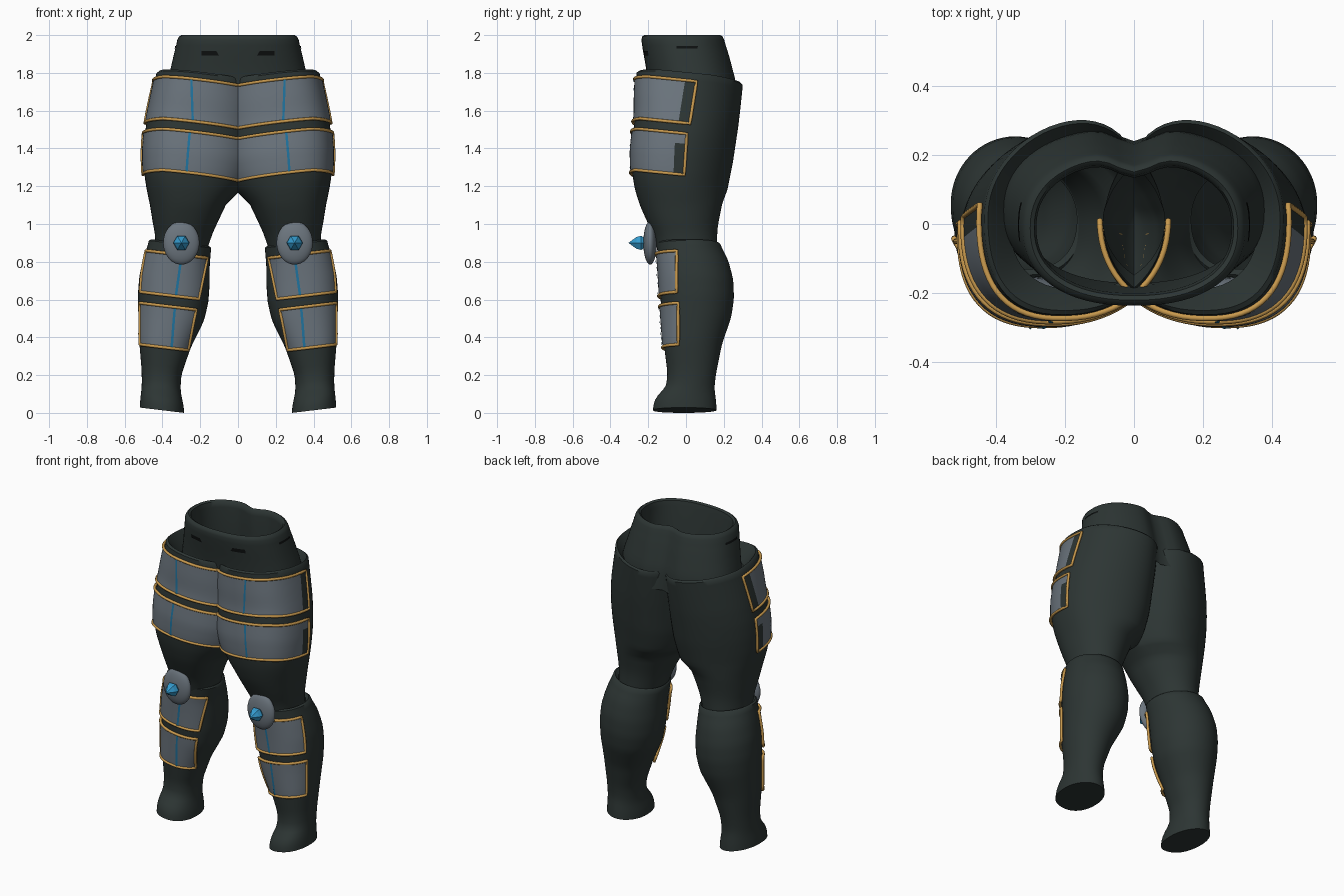
import bpy, bmesh, math
from mathutils import Vector

if "Cube" in bpy.data.objects:
    bpy.data.objects.remove(bpy.data.objects["Cube"])


def material(name, rgb):
    m = bpy.data.materials.new(name)
    m.diffuse_color = (*rgb, 1)
    m.use_nodes = True
    m.node_tree.nodes["Principled BSDF"].inputs["Base Color"].default_value = m.diffuse_color
    return m


CLOTH = material("dark_cloth", (0.026, 0.036, 0.034))
STEEL = material("steel_grey", (0.15, 0.18, 0.21))
GOLD = material("gold_trim", (0.58, 0.32, 0.075))
BLUE = material("blue_seam", (0.015, 0.18, 0.36))
GEM = material("gem_blue", (0.035, 0.33, 0.62))
BLACK = material("slot_black", (0.004, 0.005, 0.005))

# Sections: z, inner x, outer x, front y, back y
THIGH = [(0.86, .165, .435, -.15, .165), (0.95, .135, .44, -.175, .165), (1.0, .112, .45, -.20, .17),
         (1.1, .065, .466, -.245, .19), (1.2, .012, .484, -.272, .21), (1.3, -.04, .497, -.287, .23),
         (1.4, -.07, .50, -.29, .25), (1.5, -.08, .494, -.28, .265), (1.6, -.085, .478, -.268, .28),
         (1.7, -.09, .458, -.268, .292), (1.82, -.09, .432, -.262, .305)]
THIGH_RIM = [(1.83, -.09, .422, -.25, .295), (1.815, -.09, .41, -.238, .285), (1.74, -.09, .36, -.19, .24)]
CALF = [(0.0, .285, .52, -.175, .162), (0.04, .288, .518, -.172, .16), (0.08, .298, .513, -.15, .155),
        (0.12, .305, .509, -.105, .15), (0.2, .30, .51, -.098, .16), (0.35, .25, .523, -.117, .19),
        (0.5, .18, .528, -.128, .24), (0.6, .157, .530, -.135, .254), (0.7, .15, .522, -.14, .250),
        (0.8, .15, .499, -.147, .225), (0.89, .142, .47, -.155, .18)]
CALF_RIM = [(0.898, .15, .46, -.147, .172), (0.88, .165, .44, -.13, .16)]
WAIST = [(1.62, -.39, .39, -.19, .285), (1.75, -.375, .375, -.2, .275), (1.83, -.355, .355, -.212, .255),
         (1.9, -.339, .339, -.225, .237), (1.975, -.32, .32, -.237, .213)]
WAIST_RIM = [(1.992, -.312, .312, -.232, .207), (2.0, -.3, .3, -.22, .195), (1.992, -.288, .288, -.207, .184),
             (1.96, -.282, .282, -.2, .178), (1.6, -.31, .31, -.17, .21)]
EXPO = 2.3


def sample(rows, z):
    """Section of a body at height z, slightly smoothed."""
    def lin(h):
        h = min(max(h, rows[0][0]), rows[-1][0])
        for p, q in zip(rows, rows[1:]):
            if h <= q[0]:
                t = (h - p[0]) / (q[0] - p[0])
                return [a + (b - a) * t for a, b in zip(p, q)]
    a, b, c = lin(z - .02), lin(z), lin(z + .02)
    return [z] + [(i + 2 * j + k) / 4 for i, j, k in zip(a, b, c)][1:]


def power(v, e):
    return math.copysign(abs(v) ** e, v)


def surface(kind, row, a, off=0.0):
    """Point at angle a on a section, with each body's own lean."""
    z, x0, x1, y0, y1 = row
    cx, cy = (x0 + x1) / 2, (y0 + y1) / 2
    e = 2 / EXPO if kind == "waist" or math.sin(a) < 0 else 1
    x = cx + ((x1 - x0) / 2 + off) * power(math.cos(a), e)
    y = cy + ((y1 - y0) / 2 + off) * power(math.sin(a), e)
    if kind == "thigh":
        w = min(max((z - 1.1) / .15, 0), 1)
        x -= .12 * w * (y - cy) * min(1, abs(math.sin(a)))
        z -= w * (.1 * (y + .26) + .047 * max(0, 1 - abs(x) / .4))
        y -= .045 * w * math.exp(-max(x, 0) / .06) * min(1, max(0, y / .1))
    elif kind == "calf":
        z += .12 * (x - .285)
    elif y > 0:
        y -= .045 * math.exp(-(x / .07) ** 2)
    return Vector((x, y, z))


def angle_x(row, x):
    c = (x - (row[1] + row[2]) / 2) / ((row[2] - row[1]) / 2)
    return -math.acos(power(max(-1, min(1, c)), EXPO / 2))


def angle_y(row, y):
    s = (y - (row[3] + row[4]) / 2) / ((row[4] - row[3]) / 2)
    return math.asin(power(max(-1, min(1, s)), EXPO / 2 if s < 0 else 1))


def finish(name, bm, mats, mirror=True, smooth=45):
    me = bpy.data.meshes.new(name)
    bm.to_mesh(me)
    bm.free()
    for m in mats:
        me.materials.append(m)
    ob = bpy.data.objects.new(name, me)
    bpy.context.collection.objects.link(ob)
    if smooth:
        bpy.ops.object.select_all(action='DESELECT')
        ob.select_set(True)
        bpy.context.view_layer.objects.active = ob
        bpy.ops.object.shade_smooth_by_angle(angle=math.radians(smooth))
    if mirror:
        mod = ob.modifiers.new("mirror", 'MIRROR')
        mod.use_axis[0] = True
        mod.use_mirror_merge = False
    return ob


def grid(name, pts, mats, closed=False, cap=False, mirror=True, rule=None):
    bm = bmesh.new()
    vs = [[bm.verts.new(p) for p in row] for row in pts]
    n, nv = len(vs[0]), len(vs)
    for j in range(nv - 1):
        for i in range(n if closed else n - 1):
            k = (i + 1) % n
            f = bm.faces.new((vs[j][i], vs[j][k], vs[j + 1][k], vs[j + 1][i]))
            if rule:
                f.material_index = rule((i + .5) / (n - 1), (j + .5) / (nv - 1))
    if cap:
        bm.faces.new(vs[0][::-1])
    return finish(name, bm, mats, mirror)


def body(name, kind, rows, rim, steps, cap=False, mirror=True):
    z0, z1 = rows[0][0], rows[-1][0]
    secs = [sample(rows, z0 + (z1 - z0) * i / steps) for i in range(steps + 1)] + rim
    pts = [[surface(kind, s, 2 * math.pi * i / 64) for i in range(64)] for s in secs]
    grid(name, pts, [CLOTH], True, cap, mirror)


def patch(kind, rows, a_in, a_out, zb, zt, nu, nv, off):
    """Grid of points lying just above a body, between two edge angles."""
    pts = []
    for j in range(nv + 1):
        s = sample(rows, zb + (zt - zb) * j / nv)
        a, b = a_in(s, j / nv), a_out(s, j / nv)
        pts.append([surface(kind, s, a + (b - a) * i / nu, off) for i in range(nu + 1)])
    return pts


def trim(name, pts):
    """Gold piping round the border of a plate."""
    loop = pts[0] + [r[-1] for r in pts[1:-1]] + pts[-1][::-1] + [r[0] for r in pts[-2:0:-1]]
    cu = bpy.data.curves.new(name, 'CURVE')
    cu.dimensions = '3D'
    cu.bevel_depth, cu.bevel_resolution = .0085, 2
    sp = cu.splines.new('POLY')
    sp.points.add(len(loop) - 1)
    for p, c in zip(sp.points, loop):
        p.co = (*c, 1)
    sp.use_cyclic_u = True
    tmp = bpy.data.objects.new(name + "_path", cu)
    bpy.context.collection.objects.link(tmp)
    me = bpy.data.meshes.new_from_object(tmp.evaluated_get(bpy.context.evaluated_depsgraph_get()))
    bpy.data.objects.remove(tmp)
    bm = bmesh.new()
    bm.from_mesh(me)
    for f in bm.faces:
        f.material_index = 0
    finish(name, bm, [GOLD], smooth=120)


def plate(name, kind, rows, a_in, a_out, zb, zt, seam, rule=None):
    pts = patch(kind, rows, a_in, a_out, zb, zt, 36, 8, .009)
    grid(name, pts, [STEEL, CLOTH], rule=rule)
    trim(name + "_trim", pts)
    lean = .02 if kind == "thigh" else 0
    edge = lambda d: lambda s, v: angle_x(s, seam[0] + (seam[1] - seam[0]) * v - lean + d)
    grid(name + "_seam", patch(kind, rows, edge(-.006), edge(.006), zb, zt, 1, 8, .0135), [BLUE])


# Cloth bodies
body("waist", "waist", WAIST, WAIST_RIM, 12, mirror=False)
body("thigh", "thigh", THIGH, THIGH_RIM, 32)
body("calf", "calf", CALF, CALF_RIM, 34, cap=True)

# Thigh plates cross at the centre line and wrap to the hip
centre = lambda s, v: -math.pi
plate("upper_thigh_plate", "thigh", THIGH, centre, lambda s, v: angle_y(s, .02 + .035 * v),
      1.56, 1.787, (.225, .23), lambda u, v: int(u > .94))
plate("lower_thigh_plate", "thigh", THIGH, centre, lambda s, v: angle_y(s, -.01 + .015 * v),
      1.285, 1.505, (.26, .24), lambda u, v: int(u > .94 and v < .75))

# Shin plates
plate("upper_shin_plate", "calf", CALF, lambda s, v: angle_x(s, .213 - .043 * v),
      lambda s, v: angle_y(s, -.045), .612, .835, (.33, .30))
plate("lower_shin_plate", "calf", CALF, lambda s, v: angle_x(s, .272 - .045 * v),
      lambda s, v: angle_y(s, -.037), .334, .554, (.355, .335))

# Belt slots
grid("front_slot", patch("waist", WAIST, lambda s, v: angle_x(s, .1 + .015 * v), lambda s, v: angle_x(s, .19),
                         1.893, 1.917, 6, 1, .004), [BLACK])
grid("side_slot", patch("waist", WAIST, lambda s, v: angle_y(s, -.05), lambda s, v: angle_y(s, .05),
                        1.93, 1.943, 6, 1, .004), [BLACK])

# Knee disc
bm = bmesh.new()
bmesh.ops.create_uvsphere(bm, u_segments=32, v_segments=16, radius=1)
for v in bm.verts:
    v.co = (.30 + .096 * v.co.x, -.19 + .036 * v.co.y, .90 + .115 * v.co.z)
finish("knee_disc", bm, [STEEL])

# Knee gem: faceted six-sided point
bm = bmesh.new()
rings = []
for y, r in ((-.205, .022), (-.238, .043), (-.262, .036)):
    rings.append([bm.verts.new((.30 + r * math.cos(i * math.pi / 3), y, .90 + r * math.sin(i * math.pi / 3)))
                  for i in range(6)])
tip = bm.verts.new((.30, -.305, .90))
for i in range(6):
    k = (i + 1) % 6
    for p, q in zip(rings, rings[1:]):
        bm.faces.new((p[i], p[k], q[k], q[i]))
    bm.faces.new((rings[-1][i], rings[-1][k], tip))
bm.faces.new(rings[0])
bmesh.ops.recalc_face_normals(bm, faces=bm.faces[:])
finish("knee_gem", bm, [GEM], smooth=0)
